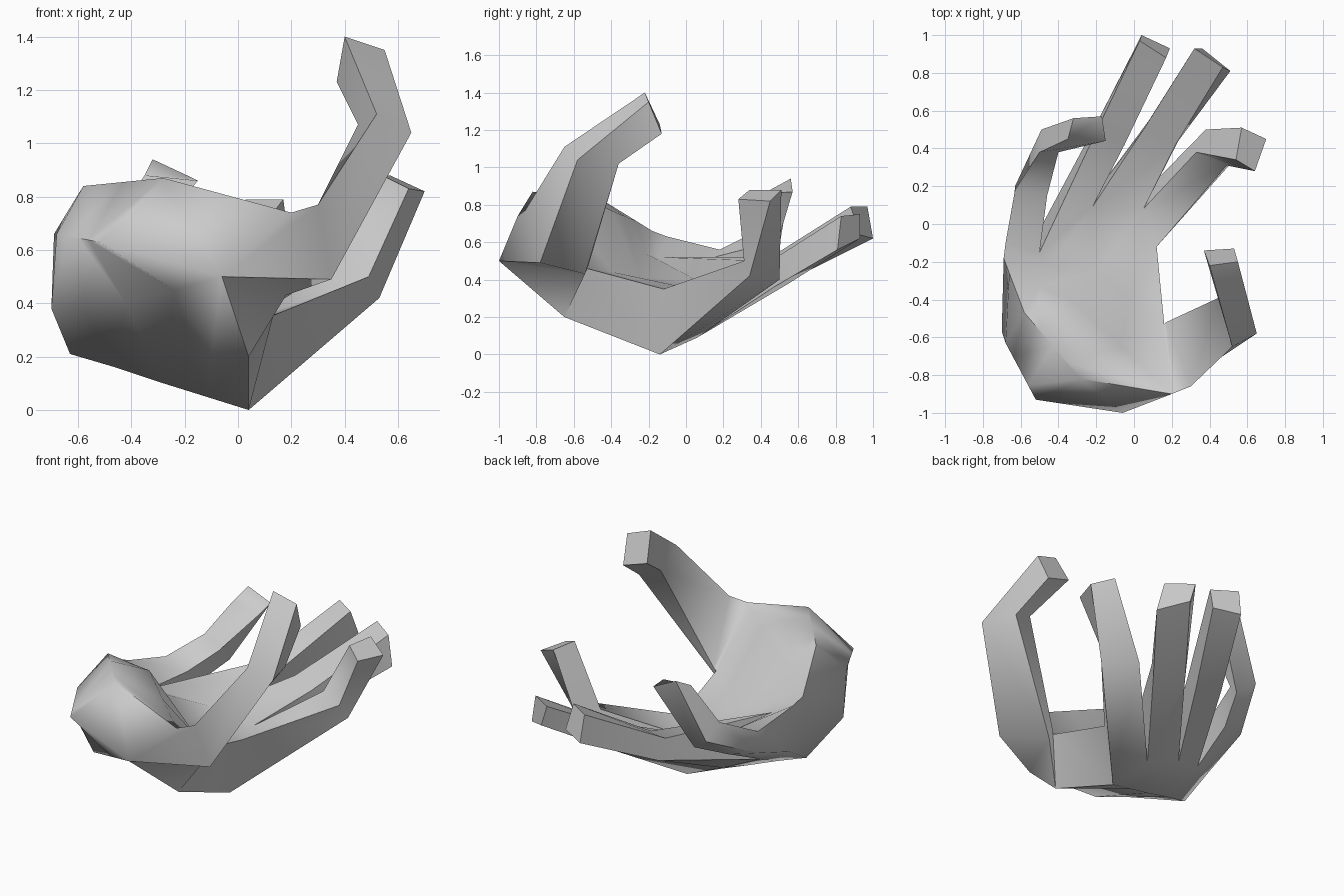
import bpy, bmesh
from mathutils import Vector

if "Cube" in bpy.data.objects:
    bpy.data.objects.remove(bpy.data.objects["Cube"])

bm = bmesh.new()


def row(*pts):
    """Five vertices along a control polyline of 2, 3 or 5 points."""
    p = [Vector(q) for q in pts]
    out = []
    for i in range(5):
        t = i / 4 * (len(p) - 1)
        k = min(int(t), len(p) - 2)
        out.append(bm.verts.new(p[k].lerp(p[k + 1], t - k)))
    return out


def bridge(a, b, skip=()):
    n = len(a)
    for i in range(n):
        if i not in skip:
            j = (i + 1) % n
            bm.faces.new((a[i], a[j], b[j], b[i]))


def limb(start, *rings):
    """Loft a four-sided finger from an open quad and cap its tip."""
    prev = start
    for r in rings:
        cur = [bm.verts.new(p) for p in r]
        bridge(prev, cur)
        prev = cur
    bm.faces.new(prev)


# Palm sections: (back row, palm row), each from thumb side to little-finger side
sections = [
    (row((-.52, -.93, .63), (-.68, -.63, .66)),
     row((-.28, -.82, .87), (-.58, -.47, .84))),
    (row((-.06, -1.0, .50), (-.42, -.84, .40), (-.70, -.57, .38)),
     row((.20, -.90, .74), (-.34, -.40, .77), (-.66, -.26, .71))),
    (row((.04, -.65, .20), (-.12, -.18, .05), (-.28, -.22, .10), (-.46, -.26, .16), (-.63, -.30, .21)),
     row((.16, -.53, .46), (-.20, -.25, .42), (-.69, -.18, .66))),
    (row((.04, -.14, 0), (-.05, .06, .09), (-.29, .05, .19), (-.50, -.03, .27), (-.65, -.1, .33)),
     row((.12, -.12, .35), (.05, .08, .34), (-.22, .09, .38), (-.50, -.15, .52), (-.68, -.1, .63))),
]
rings = [b + t[::-1] for b, t in sections]
bm.faces.new(rings[0])                      # wrist cut
bridge(rings[0], rings[1])
bridge(rings[1], rings[2], skip=(9,))       # opening for the thumb
bridge(rings[2], rings[3])

# Thumb
(b1, t1), (b2, t2) = sections[1], sections[2]
limb([b1[0], t1[0], t2[0], b2[0]],
     [(.35, -.78, .49), (.30, -.86, .77), (.17, -.52, .48), (.18, -.54, .43)],
     [(.65, -.58, 1.04), (.52, -.65, 1.11), (.45, -.39, 1.07), (.58, -.36, 1.02)],
     [(.55, -.20, 1.35), (.40, -.22, 1.40), (.37, -.14, 1.23), (.53, -.13, 1.18)])

# Crease under the thumb
under = next(f for f in b1[0].link_faces if b2[0] in f.verts and b1[1] not in f.verts)
corner = next(v for v in under.verts if (v.co - Vector((.18, -.54, .43))).length < .001)
bmesh.utils.face_split(under, b1[0], corner)

# Fingers: index, middle, ring, little
fingers = [
    ([(.53, .34, .42), (.38, .50, .40), (.33, .38, .52), (.49, .31, .50)],
     [(.70, .45, .82), (.57, .51, .88), (.54, .34, .88), (.64, .28, .83)]),
    ([(.25, .47, .36), (.08, .55, .38), (.05, .50, .50), (.22, .42, .48)],
     [(.51, .81, .56), (.36, .93, .62), (.32, .93, .75), (.47, .83, .74)]),
    ([(-.04, .50, .37), (-.19, .55, .40), (-.20, .49, .52), (-.05, .42, .50)],
     [(.19, .93, .64), (.04, 1.0, .62), (.03, .97, .79), (.17, .88, .79)]),
    ([(-.47, .25, .40), (-.63, .20, .43), (-.63, .18, .56), (-.46, .15, .52)],
     [(-.38, .46, .50), (-.49, .50, .58), (-.50, .38, .66), (-.40, .38, .58)],
     [(-.17, .57, .87), (-.32, .56, .94), (-.35, .45, .88), (-.15, .44, .86)]),
]
back, palm = sections[3]
for i, f in enumerate(fingers):
    limb([back[i], back[i + 1], palm[i + 1], palm[i]], *f)

bmesh.ops.recalc_face_normals(bm, faces=bm.faces)
mesh = bpy.data.meshes.new("hand")
bm.to_mesh(mesh)
bm.free()
hand = bpy.data.objects.new("hand", mesh)
bpy.context.collection.objects.link(hand)
bpy.context.view_layer.objects.active = hand
hand.select_set(True)
bpy.ops.object.shade_smooth_by_angle(angle=1.2)
